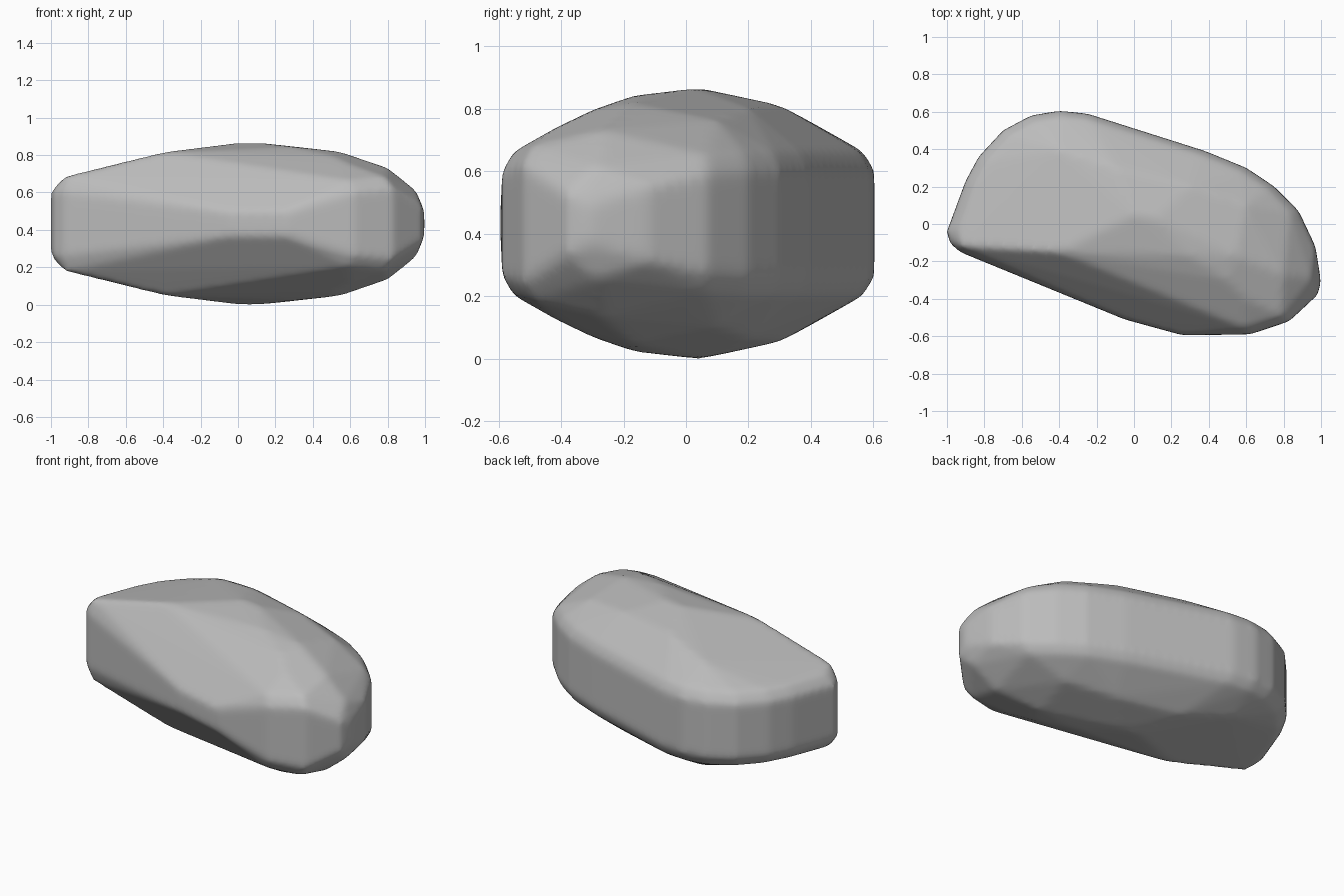
import bpy
import bmesh
import math

cube = bpy.data.objects.get("Cube")
if cube:
    bpy.data.objects.remove(cube, do_unlink=True)

MID = 0.433  # height of the mirror plane

# Widest outline seen from above: x, y, half height of the side wall
RIM = [(-1, -.04, .17), (-.985, -.1, .17), (-.93, -.15, .17), (-.05, -.51, .065),
       (.26, -.595, .065), (.62, -.59, .17), (.83, -.52, .19), (.98, -.38, .1),
       (1, -.31, .06), (.97, -.12, .12), (.88, .07, .16), (.75, .2, .17),
       (.6, .3, .17), (.38, .39, .17), (-.25, .59, .17), (-.4, .605, .17),
       (-.55, .58, .17), (-.7, .5, .17), (-.83, .36, .17), (-.9, .23, .17)]

# Upper shell: x, y, height above the mirror plane
CROWN = [(0, .05, .433), (.12, .03, .433), (-.4, -.15, .383), (.3, -.17, .41),
         (.55, -.17, .385), (.5, -.3, .365), (.6, -.4, .317), (.63, -.54, .23),
         (.8, -.27, .3), (.95, -.29, .18), (-.1, .3, .38), (-.4, .4, .325),
         (.3, .2, .37), (.6, .1, .33), (-.92, -.12, .255)]

# Shoulder ring, slightly inside the rounded part of the rim
shoulder = [(x * .95, y * .94, w + .06) for x, y, w in RIM if w > .15]

# Hull of both mirrored halves
bm = bmesh.new()
for x, y, h in RIM + CROWN + shoulder:
    for side in (-1, 1):
        bm.verts.new((x, y, MID + side * h))
result = bmesh.ops.convex_hull(bm, input=bm.verts)
loose = [v for v in bm.verts if not v.link_faces]
bmesh.ops.delete(bm, geom=loose, context='VERTS')
bmesh.ops.recalc_face_normals(bm, faces=bm.faces)
mesh = bpy.data.meshes.new("pebble_body")
bm.to_mesh(mesh)
bm.free()
body = bpy.data.objects.new("pebble_body", mesh)
bpy.context.collection.objects.link(body)

# Even surface with softened edges
remesh = body.modifiers.new("even_surface", 'REMESH')
remesh.mode = 'VOXEL'
remesh.voxel_size = 0.02
remesh.use_smooth_shade = True
soften = body.modifiers.new("soften", 'SMOOTH')
soften.factor = 0.5
soften.iterations = 8

# Plain grey stone
stone = bpy.data.materials.new("stone_grey")
stone.use_nodes = True
colour = (.5, .5, .5, 1)
stone.diffuse_color = colour
stone.node_tree.nodes["Principled BSDF"].inputs["Base Color"].default_value = colour
mesh.materials.append(stone)

bpy.context.view_layer.objects.active = body
body.select_set(True)
bpy.ops.object.shade_smooth_by_angle(angle=math.radians(40))
